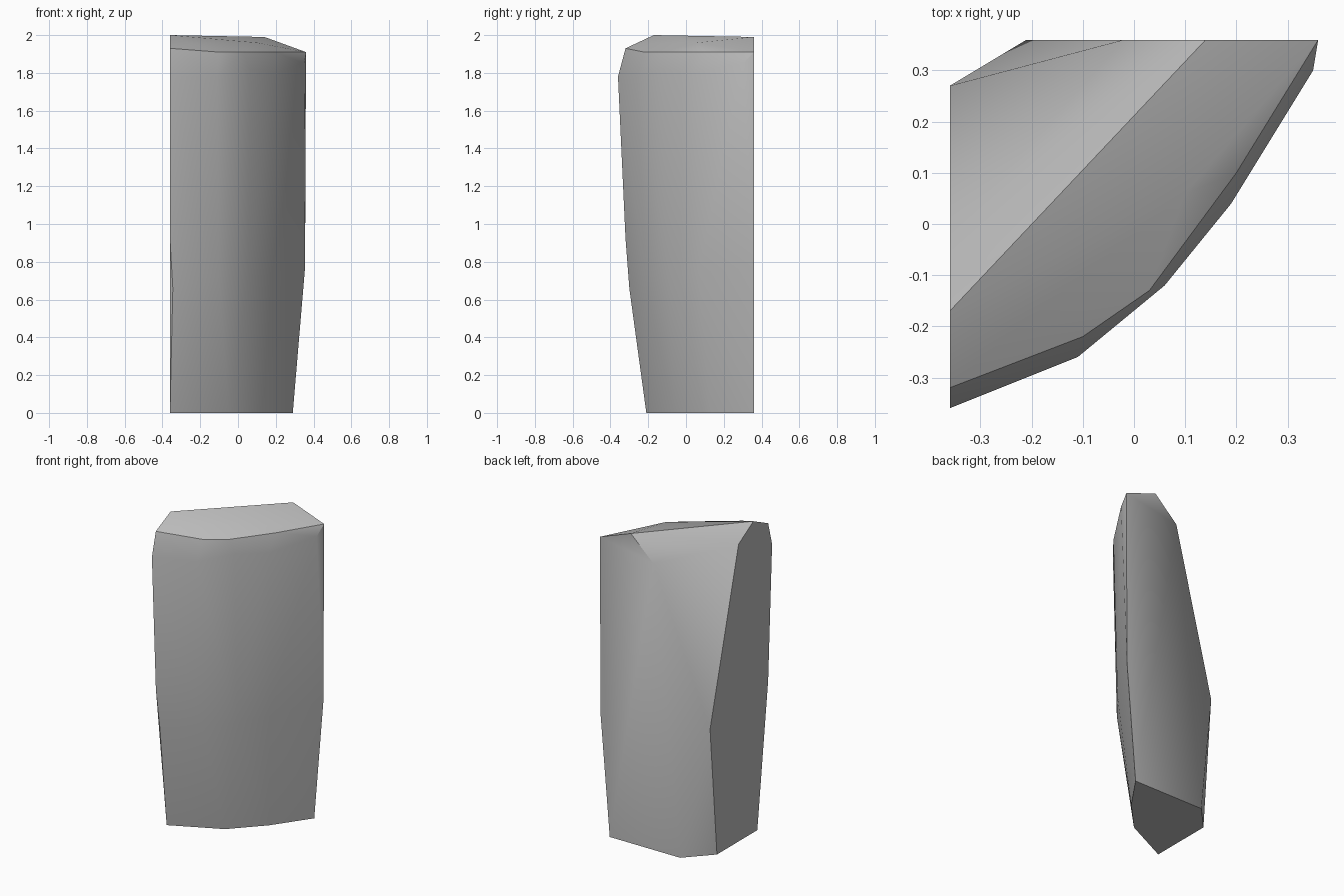
import bpy
import bmesh
import math

cube = bpy.data.objects.get("Cube")
if cube:
    bpy.data.objects.remove(cube, do_unlink=True)

# Single grey stone colour
stone = bpy.data.materials.new("stone_grey")
stone.use_nodes = True
colour = (0.5, 0.5, 0.5, 1)
stone.diffuse_color = colour
stone.node_tree.nodes["Principled BSDF"].inputs["Base Color"].default_value = colour

W = 0.36  # half width, also the two flat cut sides

# Curved outer face, from the foot up to the rounded shoulder
foot = [(-W, -.21, 0), (-.05, -.06, 0), (.13, .13, 0), (.29, W, 0)]
waist = [(-W, -.32, .92), (-.345, -.30, .66), (-.1, -.215, .7),
         (.055, -.09, .72), (.18, .065, .74), (.355, W, .77)]
shoulder = [(-W, -W, 1.78), (-.11, -.26, 1.78), (.06, -.12, 1.82),
            (.19, .04, 1.8), (.35, .30, 1.85), (W, W, 1.91)]
rim = [(-W, -.32, 1.93), (-.25, -.22, 1.955), (-.1, -.22, 1.91),
       (.03, -.13, 1.91), (.1, .06, 1.96), (.2, .1, 1.91)]

# Top ridge and the sloping inner face
ridge = [(-W, -.17, 2), (.14, W, 1.99)]
inner = [(-W, -.02, 1.91), (-.02, W, 1.84), (-W, .27, .83),
         (-W, .2, 0), (-.21, W, 0)]

# Hewn block wrapped around the sections
bm = bmesh.new()
for point in foot + waist + shoulder + rim + ridge + inner:
    bm.verts.new(point)
hull = bmesh.ops.convex_hull(bm, input=bm.verts[:])
spare = {v for v in hull["geom_interior"] + hull["geom_unused"]
         if isinstance(v, bmesh.types.BMVert)}
bmesh.ops.delete(bm, geom=list(spare), context='VERTS')
bmesh.ops.dissolve_limit(bm, angle_limit=math.radians(1),
                         verts=bm.verts[:], edges=bm.edges[:])
bmesh.ops.recalc_face_normals(bm, faces=bm.faces[:])
mesh = bpy.data.meshes.new("stone_block")
bm.to_mesh(mesh)
bm.free()
mesh.materials.append(stone)
block = bpy.data.objects.new("stone_block", mesh)
bpy.context.collection.objects.link(block)

# Smooth the curved face, keep the cut edges sharp
bpy.ops.object.select_all(action='DESELECT')
block.select_set(True)
bpy.context.view_layer.objects.active = block
bpy.ops.object.shade_smooth_by_angle(angle=math.radians(30))
